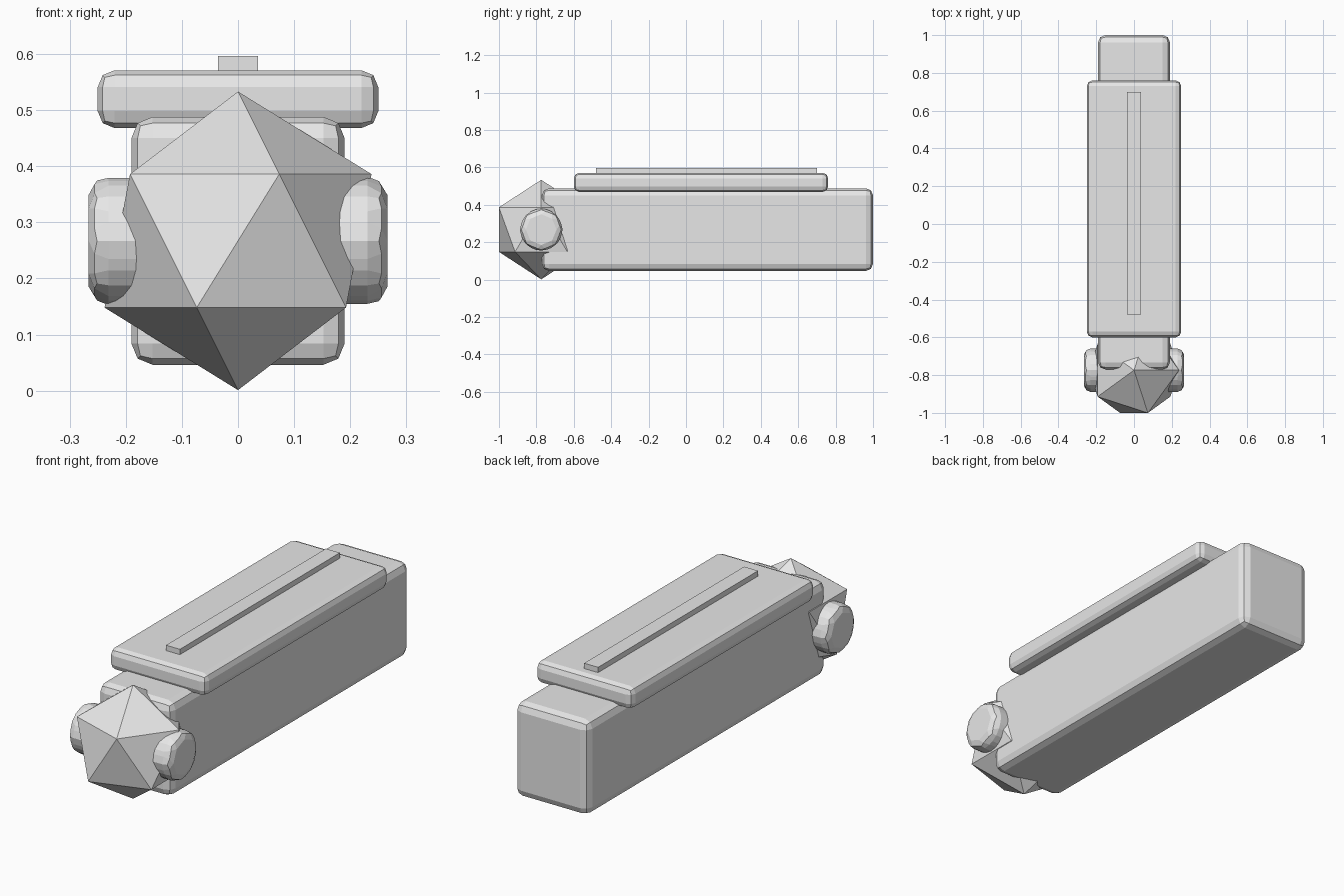
import bpy, bmesh
from math import radians
from mathutils import Matrix, Vector

default = bpy.data.objects.get("Cube")
if default:
    bpy.data.objects.remove(default, do_unlink=True)

GREY = (0.8, 0.8, 0.8, 1.0)
grey = bpy.data.materials.new("plain grey")
grey.use_nodes = True
grey.diffuse_color = GREY
grey.node_tree.nodes["Principled BSDF"].inputs["Base Color"].default_value = GREY


def finish(name, bm, bevel=0.0):
    """Turn a bmesh into a flat-shaded object, with optional two-step rounded edges."""
    mesh = bpy.data.meshes.new(name)
    bm.to_mesh(mesh)
    bm.free()
    mesh.materials.append(grey)
    obj = bpy.data.objects.new(name, mesh)
    bpy.context.collection.objects.link(obj)
    if bevel:
        mod = obj.modifiers.new("rounded edges", "BEVEL")
        mod.width = bevel
        mod.segments = 2
        mod.limit_method = "ANGLE"
        mod.angle_limit = radians(30)
    return obj


def box(name, low, high, bevel=0.0):
    low, high = Vector(low), Vector(high)
    place = Matrix.Translation((low + high) / 2) @ Matrix.Diagonal((*(high - low), 1))
    bm = bmesh.new()
    bmesh.ops.create_cube(bm, size=1, matrix=place)
    return finish(name, bm, bevel)


# Long body, raised top plate and the thin rib on it
box("body", (-0.19, -0.77, 0.046), (0.19, 1.0, 0.488), 0.038)
box("top_plate", (-0.25, -0.6, 0.468), (0.25, 0.76, 0.571), 0.03)
box("top_rib", (-0.036, -0.48, 0.56), (0.036, 0.7, 0.596))

# Faceted nose ball at the front end
nose = Matrix.Translation((0, -0.774, 0.267))
bm = bmesh.new()
bmesh.ops.create_icosphere(bm, subdivisions=1, radius=0.266, matrix=nose)
finish("nose_ball", bm)

# Eight-sided cross pin through the nose
bm = bmesh.new()
bmesh.ops.create_cone(bm, cap_ends=True, segments=8, radius1=0.12, radius2=0.12,
                      depth=0.532, matrix=nose @ Matrix.Rotation(radians(90), 4, "Y"))
finish("cross_pin", bm, 0.035)
